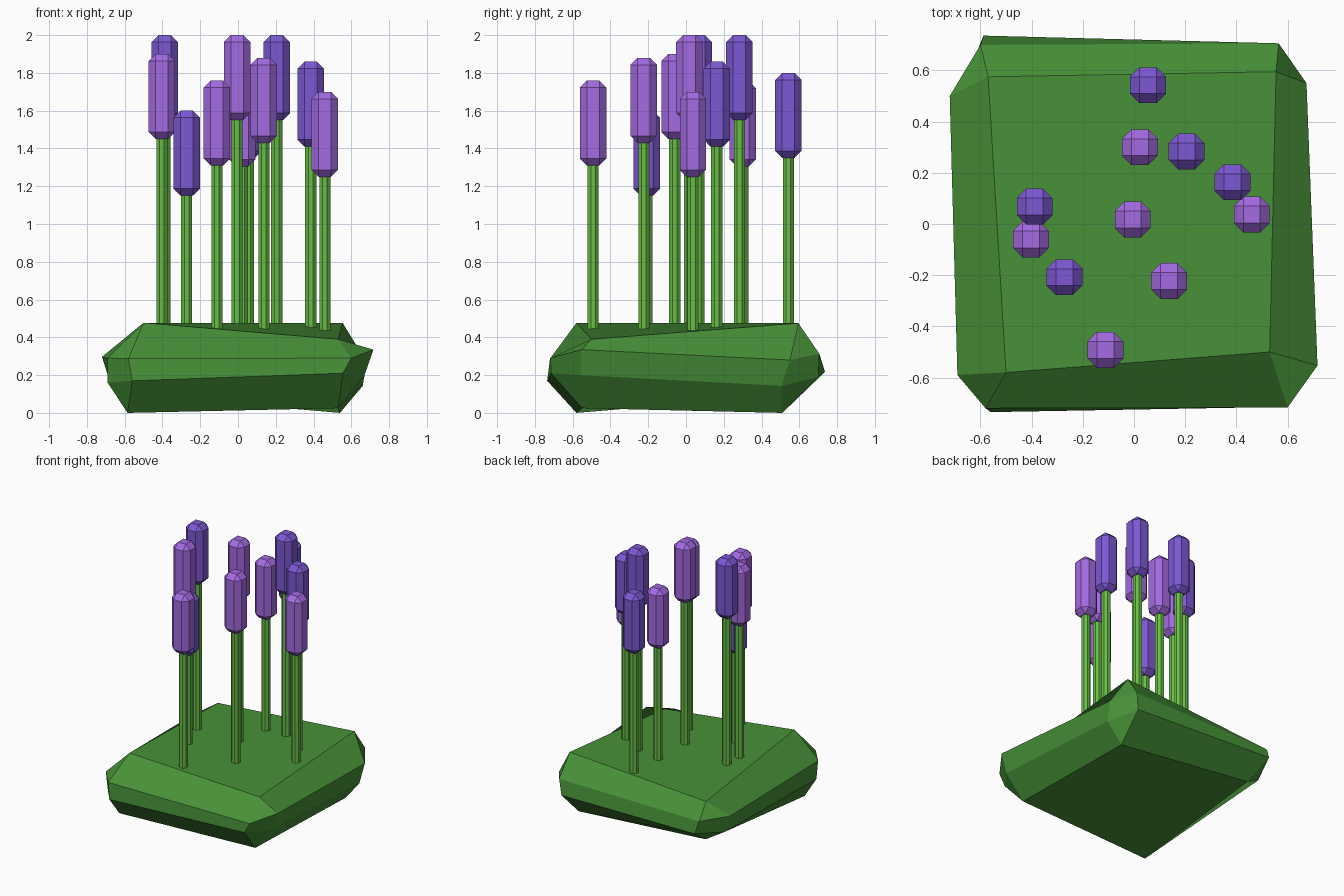
import bpy
import bmesh
import math
from itertools import product
from mathutils import Matrix, Vector

cube = bpy.data.objects.get("Cube")
if cube:
    bpy.data.objects.remove(cube, do_unlink=True)


def make_material(name, red, green, blue):
    """Create a flat material from 8-bit display colour values."""
    colour = [((c / 255 + 0.055) / 1.055) ** 2.4 for c in (red, green, blue)] + [1.0]
    material = bpy.data.materials.new(name)
    material.use_nodes = True
    material.diffuse_color = colour
    shader = material.node_tree.nodes["Principled BSDF"]
    shader.inputs["Base Color"].default_value = colour
    shader.inputs["Roughness"].default_value = 0.9
    return material


def finish(bm, name, material):
    """Turn a bmesh into a flat-shaded object."""
    bmesh.ops.recalc_face_normals(bm, faces=bm.faces[:])
    mesh = bpy.data.meshes.new(name)
    bm.to_mesh(mesh)
    bm.free()
    mesh.materials.append(material)
    obj = bpy.data.objects.new(name, mesh)
    bpy.context.scene.collection.objects.link(obj)
    return obj


grass_green = make_material("grass_green", 71, 145, 56)
stem_green = make_material("stem_green", 104, 190, 70)
light_purple = make_material("light_purple", 164, 107, 226)
dark_purple = make_material("dark_purple", 125, 88, 212)

# Grass mound: an uneven chamfered block. Each corner, named by its x, y, z
# signs, has one point on its x side, one on its y side and one on its z side.
CORNERS = {
    (-1, -1, 1): [(-.69, -.59, .29), (-.58, -.72, .287), (-.5, -.58, .477)],
    (1, -1, 1): [(.717, -.553, .335), (.6, -.717, .29), (.53, -.5, .39)],
    (-1, 1, 1): [(-.72, .5, .297), (-.6, .7, .3), (-.57, .575, .395)],
    (1, 1, 1): [(.674, .55, .28), (.565, .706, .313), (.555, .595, .475)],
    (-1, -1, -1): [(-.69, -.57, .16), (-.56, -.735, .17), (-.585, -.58, 0)],
    (1, -1, -1): [(.67, -.56, .2), (.555, -.715, .21), (.53, -.55, .025)],
    (-1, 1, -1): [(-.68, .51, .17), (-.588, .736, .217), (-.55, .55, .095)],
    (1, 1, -1): [(.66, .505, .143), (.55, .7, .19), (.54, .51, 0)],
}


def build_mound():
    bm = bmesh.new()
    verts = {key: [bm.verts.new(p) for p in points] for key, points in CORNERS.items()}

    def corner(axis, along, b, c):
        signs = [0, 0, 0]
        signs[axis], signs[(axis + 1) % 3], signs[(axis + 2) % 3] = along, b, c
        return verts[tuple(signs)]

    loop = [(-1, -1), (1, -1), (1, 1), (-1, 1)]
    for axis in range(3):
        # Main sides; the lower ones start one corner on, which sets their fold
        for side in (-1, 1):
            order = loop if side > 0 else loop[1:] + loop[:1]
            bm.faces.new([corner(axis, side, b, c)[axis] for b, c in order])
        # Chamfers running along this axis
        first, second = (axis + 1) % 3, (axis + 2) % 3
        for b, c in product((-1, 1), repeat=2):
            low, high = corner(axis, -1, b, c), corner(axis, 1, b, c)
            bm.faces.new([low[first], high[first], high[second], low[second]])
    # Corner triangles
    for points in verts.values():
        bm.faces.new(points)
    return finish(bm, "grass_mound", grass_green)


HEAD_WIDTH, HEAD_HEIGHT, HEAD_BEVEL = 0.14, 0.45, 0.037
STEM_RADIUS, STEM_BASE = 0.032, 0.2


def build_head(name, x, y, top, material):
    """Blossom: a tall box with every edge chamfered."""
    bm = bmesh.new()
    bmesh.ops.create_cube(bm, size=1)
    bmesh.ops.scale(bm, vec=(HEAD_WIDTH, HEAD_WIDTH, HEAD_HEIGHT), verts=bm.verts[:])
    bmesh.ops.bevel(bm, geom=bm.edges[:], offset=HEAD_BEVEL, segments=1,
                    affect='EDGES', profile=0.5)
    bmesh.ops.translate(bm, vec=(x, y, top - HEAD_HEIGHT / 2), verts=bm.verts[:])
    return finish(bm, name, material)


def build_stem(name, x, y, top):
    """Stem: an eight-sided rod from inside the mound up to the blossom."""
    bm = bmesh.new()
    place = Matrix.Translation(Vector((x, y, (top + STEM_BASE) / 2)))
    bmesh.ops.create_cone(bm, cap_ends=True, segments=8, radius1=STEM_RADIUS,
                          radius2=STEM_RADIUS, depth=top - STEM_BASE,
                          matrix=place @ Matrix.Rotation(math.pi / 8, 4, 'Z'))
    return finish(bm, name, stem_green)


# Flowers: x, y and top height, grouped by blossom colour
FLOWERS = {
    light_purple: [
        (.023, .3, 1.755), (.46, .037, 1.7), (-.005, .018, 2),
        (-.403, -.06, 1.9), (.137, -.223, 1.88), (-.112, -.492, 1.76),
    ],
    dark_purple: [
        (.055, .542, 1.8), (.205, .283, 2), (.385, .163, 1.86),
        (-.388, .068, 2), (-.272, -.208, 1.6),
    ],
}

build_mound()
for petal, places in FLOWERS.items():
    for i, (x, y, top) in enumerate(places, start=1):
        build_head(f"{petal.name}_blossom_{i}", x, y, top, petal)
        build_stem(f"{petal.name}_stem_{i}", x, y, top - HEAD_HEIGHT + 0.01)
